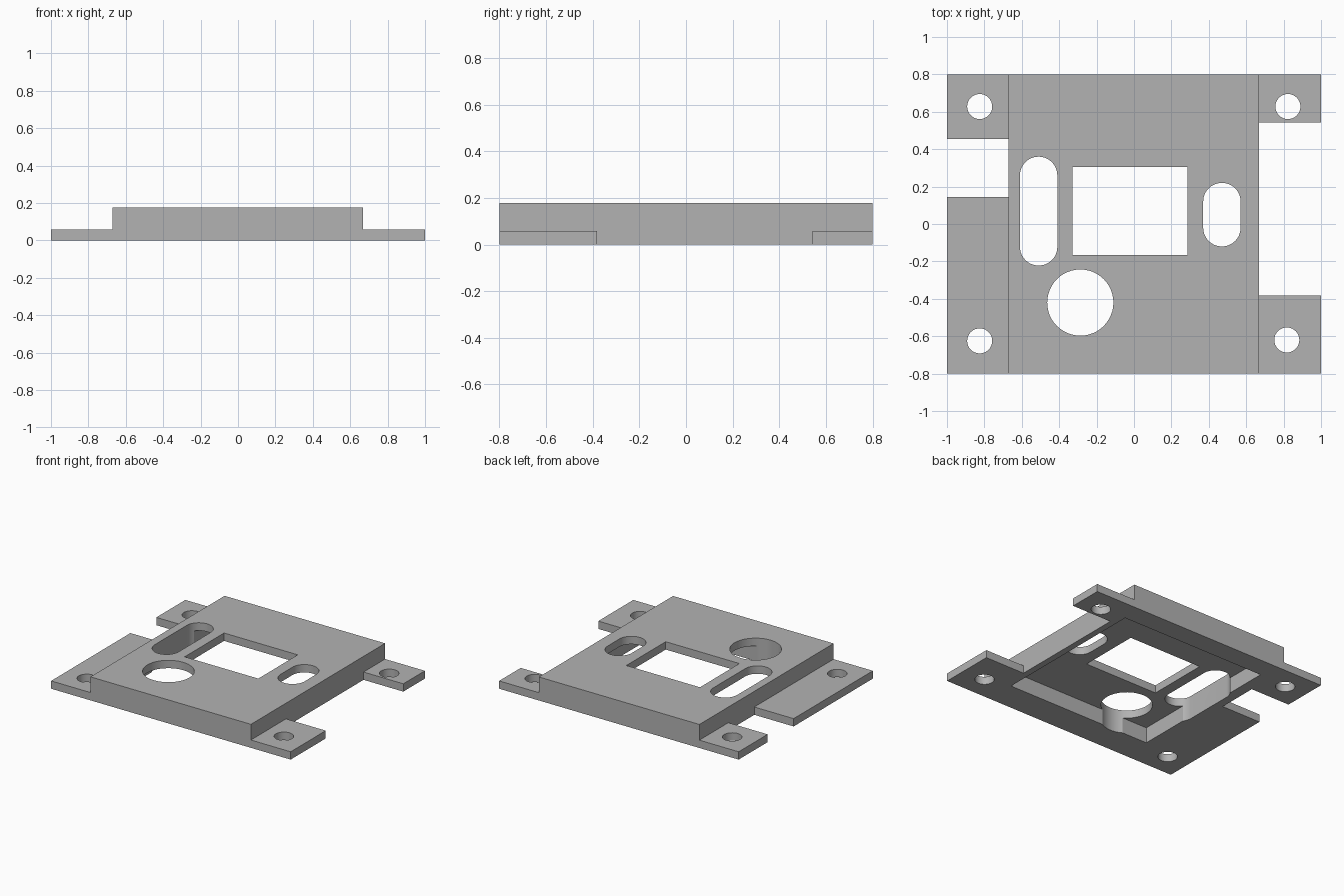
import bpy, bmesh, math

if "Cube" in bpy.data.objects:
    bpy.data.objects.remove(bpy.data.objects["Cube"], do_unlink=True)

HEIGHT, FLANGE, POCKET = 0.1775, 0.059, 0.118
OVER = 0.2                       # cutter overshoot
LEFT, RIGHT = -0.672, 0.668      # sides of the raised body

grey = bpy.data.materials.new("plain grey")
grey.use_nodes = True
colour = (0.45, 0.45, 0.45, 1)
grey.diffuse_color = colour
grey.node_tree.nodes["Principled BSDF"].inputs["Base Color"].default_value = colour


def prism(name, outline, z0, z1):
    """Extrude a closed counter-clockwise outline from z0 to z1."""
    bm = bmesh.new()
    base = bm.faces.new([bm.verts.new((x, y, z0)) for x, y in outline])
    top = bmesh.ops.extrude_face_region(bm, geom=[base])["geom"]
    bmesh.ops.translate(bm, vec=(0, 0, z1 - z0),
                        verts=[v for v in top if isinstance(v, bmesh.types.BMVert)])
    bmesh.ops.recalc_face_normals(bm, faces=bm.faces)
    mesh = bpy.data.meshes.new(name)
    bm.to_mesh(mesh)
    bm.free()
    obj = bpy.data.objects.new(name, mesh)
    bpy.context.collection.objects.link(obj)
    mesh.materials.append(grey)
    return obj


def rect(x0, x1, y0, y1):
    return [(x0, y0), (x1, y0), (x1, y1), (x0, y1)]


def slot(x, y0, y1, r, n=24):
    """Round-ended outline; a circle when y0 equals y1."""
    pts = []
    for y, start in ((y1, 0), (y0, math.pi)):
        last = n if y0 == y1 else n + 1
        pts += [(x + r * math.cos(start + math.pi * i / n),
                 y + r * math.sin(start + math.pi * i / n)) for i in range(last)]
    return pts


plate = prism("mounting_plate", rect(-1, 1, -0.8, 0.8), 0, HEIGHT)


def cut(outline, z0=-OVER, z1=HEIGHT + OVER):
    cutter = prism("cutter", outline, z0, z1)
    cutter.hide_render = True
    mod = plate.modifiers.new("cut", "BOOLEAN")
    mod.operation, mod.solver, mod.object = "DIFFERENCE", "EXACT", cutter
    bpy.context.view_layer.objects.active = plate
    bpy.ops.object.modifier_apply(modifier=mod.name)
    bpy.data.objects.remove(cutter, do_unlink=True)


# Thin flanges either side, with a notch leaving two tabs on each
cut(rect(-1 - OVER, LEFT, -1, 1), z0=FLANGE)
cut(rect(RIGHT, 1 + OVER, -1, 1), z0=FLANGE)
cut(rect(-1 - OVER, LEFT, 0.145, 0.455))
cut(rect(RIGHT, 1 + OVER, -0.382, 0.543))

# Pocket hollowed from below
cut(rect(-0.59, 0.62, -0.572, 0.645), z1=POCKET)

# Window, slots and round opening through the body
cut(rect(-0.33, 0.285, -0.165, 0.305))
cut(slot(-0.51, -0.122, 0.26, 0.1))
cut(slot(0.47, -0.02, 0.12, 0.1))
cut(slot(-0.287, -0.42, -0.42, 0.177))

# Screw holes in the tabs
for x, y in ((-0.825, 0.628), (0.823, 0.628), (-0.825, -0.625), (0.817, -0.62)):
    cut(slot(x, y, y, 0.067, 16))

bpy.ops.object.select_all(action="DESELECT")
plate.select_set(True)
bpy.context.view_layer.objects.active = plate
bpy.ops.object.shade_smooth_by_angle(angle=math.radians(30))
